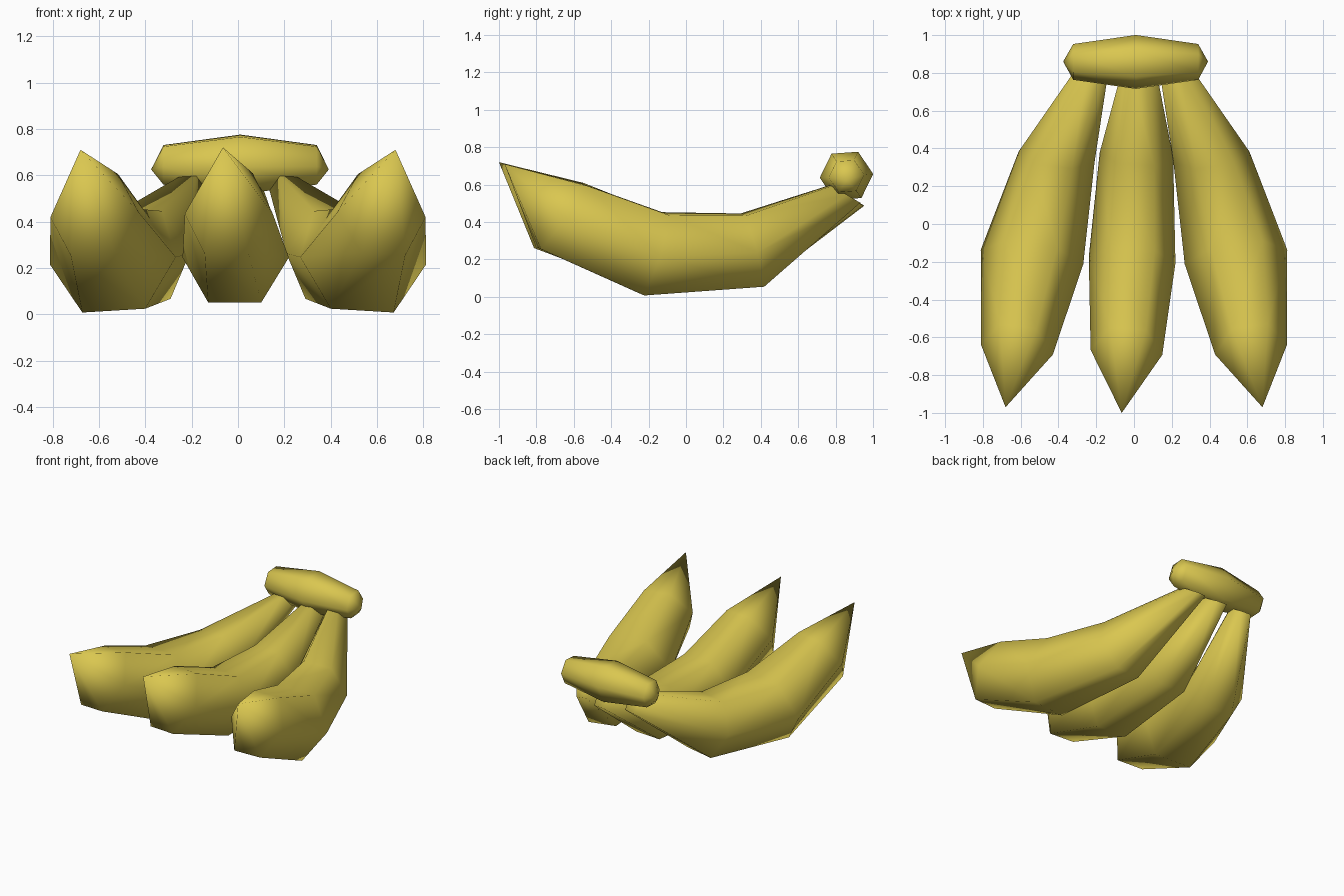
import bpy, bmesh
from math import sin, cos, pi, radians
from mathutils import Vector

if "Cube" in bpy.data.objects:
    bpy.data.objects.remove(bpy.data.objects["Cube"])

yellow = bpy.data.materials.new("banana_yellow")
yellow.diffuse_color = (0.70, 0.57, 0.08, 1)
yellow.use_nodes = True
yellow.node_tree.nodes["Principled BSDF"].inputs["Base Color"].default_value = yellow.diffuse_color


def loft(name, rings, start=None, end=None):
    """Skin rings of points; close each end with a point or a flat cap."""
    bm = bmesh.new()
    loops = [[bm.verts.new(p) for p in r] for r in rings]
    n = len(loops[0])
    for a, b in zip(loops, loops[1:]):
        for i in range(n):
            j = (i + 1) % n
            bm.faces.new((a[i], a[j], b[j], b[i]))
    for loop, apex in ((loops[0], start), (loops[-1], end)):
        if apex is None:
            bm.faces.new(loop)
        else:
            v = bm.verts.new(apex)
            for i in range(n):
                bm.faces.new((loop[i], loop[(i + 1) % n], v))
    bmesh.ops.recalc_face_normals(bm, faces=bm.faces)
    for f in bm.faces:
        f.smooth = True
    me = bpy.data.meshes.new(name)
    bm.to_mesh(me)
    bm.free()
    me.materials.append(yellow)
    ob = bpy.data.objects.new(name, me)
    bpy.context.collection.objects.link(ob)
    return ob


def banana(name, tip, rings, yaw, roll, mirror=1):
    """Six-sided rings: centre x, y, z, half width, half height, tilt."""
    yaw = radians(yaw)
    flip = lambda p: Vector((p[0] * mirror, p[1], p[2]))
    side = Vector((cos(yaw), -sin(yaw), roll))
    fwd = Vector((sin(yaw), cos(yaw), 0))
    loops = []
    for x, y, z, w, h, tilt in rings:
        t = radians(tilt)
        up = fwd * sin(t) + Vector((0, 0, cos(t))) - side * roll * cos(t)
        loops.append([flip(Vector((x, y, z)) + side * w * cos(k * pi / 3)
                           + up * h * sin(k * pi / 3) / sin(pi / 3))
                      for k in range(6)])
    loft(name, loops, start=flip(tip))


# Middle banana
banana("banana_middle", (-0.065, -1.0, 0.72), [
    (-0.04, -0.68, 0.435, 0.19, 0.215, 36),
    (-0.01, -0.19, 0.245, 0.23, 0.203, 17),
    (0.013, 0.365, 0.26, 0.195, 0.185, -16),
    (0.03, 0.86, 0.54, 0.08, 0.105, -60)], 4, 0.0)

# Outer bananas, mirrored
outer = [
    (-0.62, -0.665, 0.43, 0.192, 0.21, 36),
    (-0.54, -0.175, 0.23, 0.274, 0.225, 17),
    (-0.41, 0.355, 0.25, 0.203, 0.197, -15),
    (-0.205, 0.85, 0.55, 0.075, 0.09, -60)]
for name, m in (("banana_left", 1), ("banana_right", -1)):
    banana(name, (-0.68, -0.97, 0.71), outer, 8, 0.06, m)

# Stem crown joining the bananas
crown = [[(x, 0.858 + r * cos(radians(4 + 60 * k)), z + r * sin(radians(4 + 60 * k)))
          for k in range(6)]
         for x, r, z in ((-0.322, 0.095, 0.645), (0.01, 0.143, 0.647), (0.34, 0.095, 0.645))]
loft("stem_crown", crown, (-0.375, 0.86, 0.625), (0.392, 0.86, 0.625))
